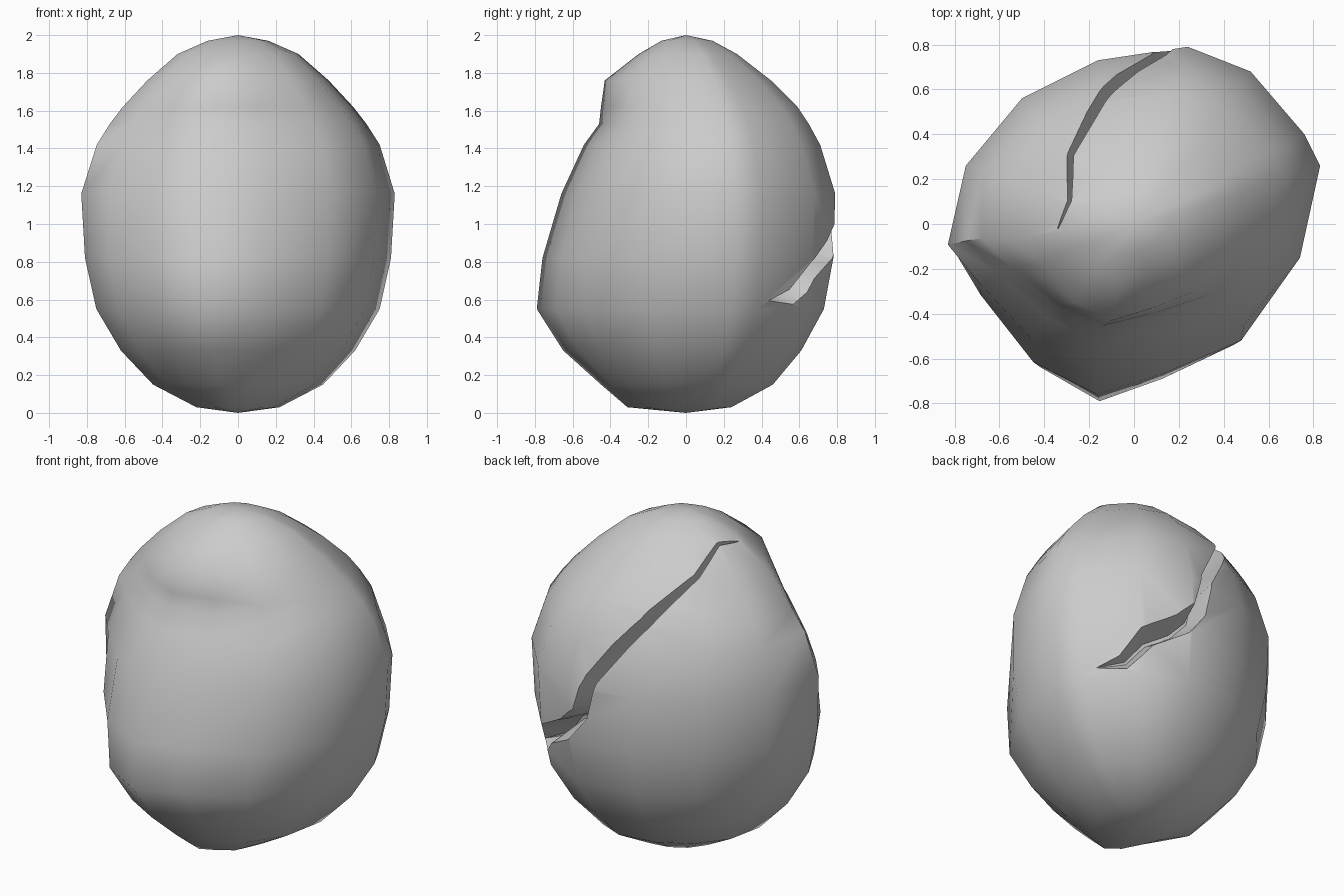
import bpy, bmesh, math
from mathutils import Vector

cube = bpy.data.objects.get("Cube")
if cube:
    bpy.data.objects.remove(cube, do_unlink=True)

grey = bpy.data.materials.new("stone grey")
grey.use_nodes = True
grey.diffuse_color = (0.6, 0.6, 0.6, 1)
grey.node_tree.nodes["Principled BSDF"].inputs["Base Color"].default_value = (0.6, 0.6, 0.6, 1)


def make_object(name, bm):
    bmesh.ops.recalc_face_normals(bm, faces=bm.faces)
    mesh = bpy.data.meshes.new(name)
    bm.to_mesh(mesh)
    bm.free()
    obj = bpy.data.objects.new(name, mesh)
    bpy.context.collection.objects.link(obj)
    mesh.materials.append(grey)
    return obj


def bridge(bm, a, b):
    n = len(a)
    for i in range(n):
        bm.faces.new((a[i], a[(i + 1) % n], b[(i + 1) % n], b[i]))


# Egg-shaped boulder: an uneven outline lofted through levels
outline = [(.83, .26), (.76, .4), (.52, .68), (.24, .79), (-.16, .73), (-.5, .56),
           (-.75, .26), (-.83, -.11), (-.7, -.33), (-.46, -.64), (-.17, -.79),
           (.14, -.69), (.49, -.54), (.74, -.18)]
# height, half width, front depth, back depth
levels = [(.03, .22, .31, .24), (.15, .45, .45, .46), (.33, .62, .65, .61),
          (.55, .75, .79, .73), (.82, .81, .76, .78), (1.16, .83, .66, .79),
          (1.42, .75, .54, .71), (1.53, .68, .46, .65), (1.62, .61, .45, .59),
          (1.76, .48, .43, .45), (1.9, .32, .25, .27), (1.97, .16, .13, .14)]
dent = Vector((-.55, -.4, 1.38))
bm = bmesh.new()
rings = []
for z, w, front, back in levels:
    ring = []
    for x, y in outline:
        p = Vector((x * w / .83, y * (back if y > 0 else front) / .79, z))
        d = (p - dent).length
        p.xy *= 1 - .08 * max(0, 1 - d / .4)
        ring.append(bm.verts.new(p))
    rings.append(ring)
for a, b in zip(rings, rings[1:]):
    bridge(bm, a, b)
for ring, z in ((rings[0], 0), (rings[-1], 2)):
    tip = bm.verts.new((0, 0, z))
    for i in range(len(ring)):
        bm.faces.new((ring[i], ring[(i + 1) % len(ring)], tip))
boulder = make_object("boulder", bm)

# Jagged wedge that opens the crack: path point and half width
path = [((-.34, -.02, 1.88), .004), ((-.28, .1, 1.87), .014), ((-.28, .3, 1.76), .022),
        ((-.12, .54, 1.51), .032), ((.1, .7, 1.2), .035), ((.17, .77, .99), .05),
        ((.28, .74, .87), .06), ((.46, .66, .76), .06), ((.57, .58, .6), .055),
        ((.68, .46, .57), .004)]
core = Vector((0, 0, 1))
bm = bmesh.new()
sections = []
for i, (p, half) in enumerate(path):
    p = Vector(p)
    along = Vector(path[min(i + 1, len(path) - 1)][0]) - Vector(path[max(i - 1, 0)][0])
    out = (p - core).normalized()
    side = along.cross(out).normalized()
    depth = .03 + 3 * half
    corners = [(.15, 1.5), (.15, -1.5), (-depth, -.15), (-depth, .15)]
    sections.append([bm.verts.new(p + out * r + side * half * s) for r, s in corners])
for a, b in zip(sections, sections[1:]):
    bridge(bm, a, b)
bm.faces.new(sections[0])
bm.faces.new(sections[-1])
bmesh.ops.triangulate(bm, faces=bm.faces)
cutter = make_object("crack_cutter", bm)
cutter.hide_render = True
cutter.hide_viewport = True

# Shade the skin first so the crack edges stay crisp
bpy.ops.object.select_all(action='DESELECT')
boulder.select_set(True)
bpy.context.view_layer.objects.active = boulder
cut = boulder.modifiers.new("crack", 'BOOLEAN')
cut.object = cutter
cut.operation = 'DIFFERENCE'
cut.solver = 'EXACT'
bpy.ops.object.modifier_apply(modifier=cut.name)
bpy.data.objects.remove(cutter, do_unlink=True)
bpy.ops.object.shade_smooth_by_angle(angle=math.radians(50))
